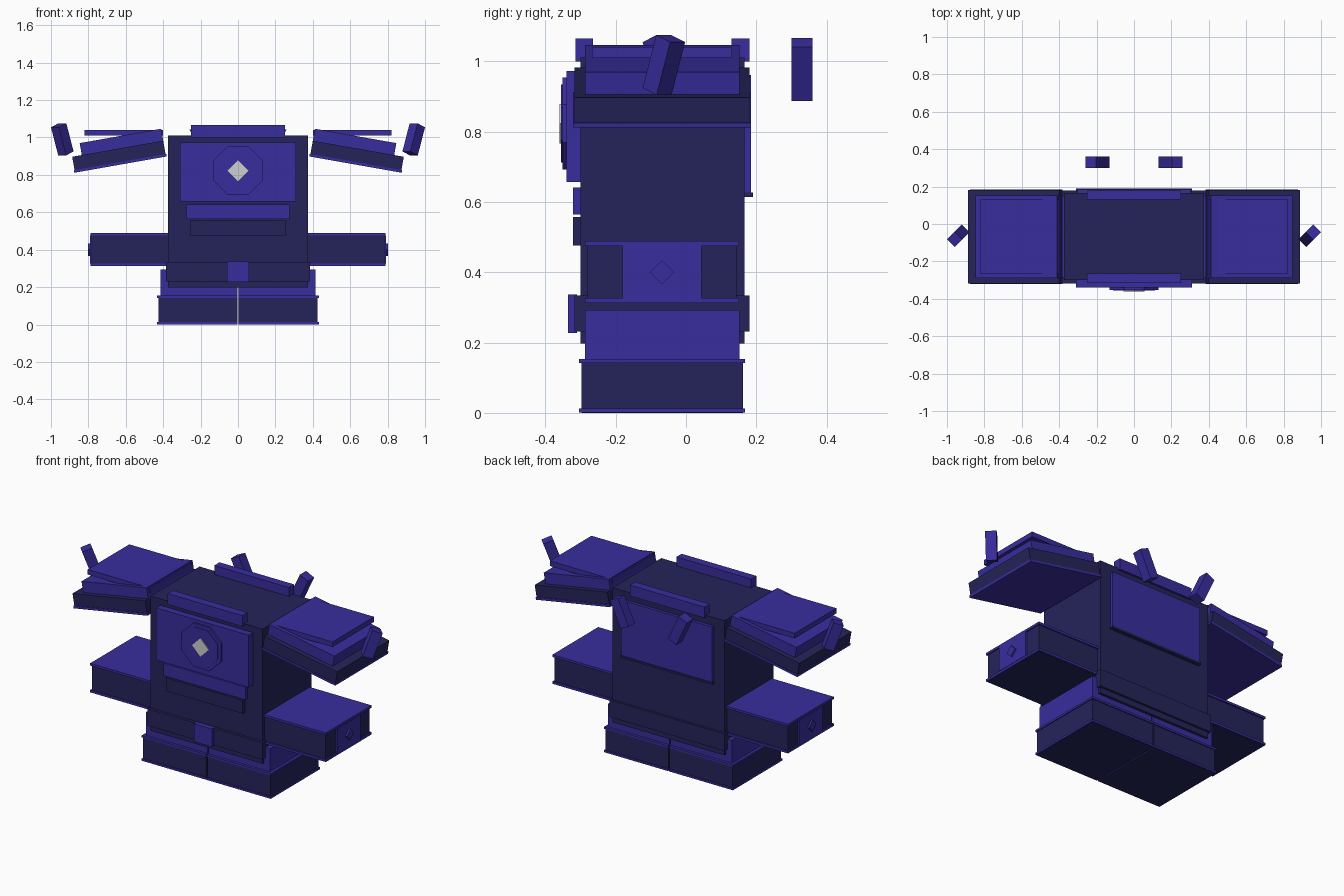
import bpy, bmesh, math
from mathutils import Matrix

if "Cube" in bpy.data.objects:
    bpy.data.objects.remove(bpy.data.objects["Cube"])


def material(name, color):
    m = bpy.data.materials.new(name)
    m.diffuse_color = (*color, 1.0)
    m.use_nodes = True
    m.node_tree.nodes["Principled BSDF"].inputs["Base Color"].default_value = m.diffuse_color
    return m


NAVY = material("dark navy", (0.0185, 0.0176, 0.102))
VIOLET = material("violet blue", (0.0395, 0.0262, 0.342))
WHITE = material("pale grey", (0.62, 0.62, 0.62))
CY = -0.068  # depth centre of the suit


def finish(name, bm, mat):
    bmesh.ops.recalc_face_normals(bm, faces=bm.faces)
    me = bpy.data.meshes.new(name)
    bm.to_mesh(me)
    bm.free()
    me.materials.append(mat)
    ob = bpy.data.objects.new(name, me)
    bpy.context.collection.objects.link(ob)
    return ob


def box(name, mat, x, y, z, side=1, frame=Matrix()):
    """Box from (min, max) ranges; side=-1 mirrors x; frame places it."""
    bm = bmesh.new()
    bmesh.ops.create_cube(bm, size=1)
    for v in bm.verts:
        v.co.x = side * (x[0] + (v.co.x + 0.5) * (x[1] - x[0]))
        v.co.y = y[0] + (v.co.y + 0.5) * (y[1] - y[0])
        v.co.z = z[0] + (v.co.z + 0.5) * (z[1] - z[0])
    bm.transform(frame)
    return finish(name, bm, mat)


def disc(name, mat, sides, radius, depth, frame, spin=0.0):
    """Flat polygon prism whose axis is local z."""
    bm = bmesh.new()
    bmesh.ops.create_cone(bm, cap_ends=True, segments=sides, radius1=radius,
                          radius2=radius, depth=depth)
    bm.transform(frame @ Matrix.Rotation(spin, 4, 'Z'))
    return finish(name, bm, mat)


def rot(deg, axis):
    return Matrix.Rotation(math.radians(deg), 4, axis)


# Torso, collar strips and belt
box("torso", NAVY, (-0.375, 0.375), (-0.30, 0.167), (0.197, 1.012))
box("front_collar", VIOLET, (-0.25, 0.25), (-0.315, -0.265), (1.0, 1.066))
box("back_collar", VIOLET, (-0.25, 0.25), (0.13, 0.18), (1.0, 1.066))
box("belt", NAVY, (-0.385, 0.385), (-0.317, 0.18), (0.231, 0.334))
box("buckle", VIOLET, (-0.06, 0.06), (-0.336, -0.31), (0.228, 0.337))

# Chest plate with octagonal badge and diamond
box("chest_plate", VIOLET, (-0.31, 0.31), (-0.34, -0.29), (0.657, 0.973))
octa = 1 / math.cos(math.pi / 8)
for name, mat, sides, r, front, spin in (
        ("badge_rim", VIOLET, 8, 0.131 * octa, -0.352, math.pi / 8),
        ("badge_center", VIOLET, 8, 0.111 * octa, -0.355, math.pi / 8),
        ("badge_diamond", WHITE, 4, 0.056, -0.36, 0.0)):
    depth = abs(front) - 0.335
    disc(name, mat, sides, r, depth,
         Matrix.Translation((0, front + depth / 2, 0.823)) @ rot(90, 'X'), spin)

# Belly strips and back plate
box("upper_belly_strip", VIOLET, (-0.275, 0.275), (-0.322, -0.29), (0.565, 0.642))
box("lower_belly_strip", NAVY, (-0.257, 0.257), (-0.322, -0.29), (0.477, 0.557))
box("back_plate", VIOLET, (-0.305, 0.305), (0.16, 0.185), (0.622, 0.962))
box("back_plate_lip", NAVY, (-0.309, 0.309), (0.16, 0.19), (0.615, 0.627))

for s, tag in ((1, "right"), (-1, "left")):
    # Leg and boot
    box(tag + "_leg", VIOLET, (0.004, 0.415), (-0.288, 0.152), (0.14, 0.293), s)
    box(tag + "_boot", NAVY, (0.004, 0.426), (-0.298, 0.162), (0.0, 0.145), s)
    box(tag + "_boot_top_trim", VIOLET, (0.003, 0.432), (-0.304, 0.168), (0.142, 0.154), s)
    box(tag + "_boot_sole_trim", VIOLET, (0.003, 0.432), (-0.304, 0.168), (0.001, 0.013), s)

    # Arm cuff with end panel and diamond
    box(tag + "_cuff", NAVY, (0.36, 0.782), (-0.28, 0.143), (0.312, 0.48), s)
    box(tag + "_cuff_top_trim", VIOLET, (0.36, 0.789), (-0.287, 0.151), (0.475, 0.489), s)
    box(tag + "_cuff_bottom_trim", VIOLET, (0.36, 0.789), (-0.287, 0.151), (0.313, 0.327), s)
    box(tag + "_cuff_panel", VIOLET, (0.76, 0.791), (-0.18, 0.044), (0.327, 0.475), s)
    disc(tag + "_cuff_diamond", VIOLET, 4, 0.034, 0.02,
         Matrix.Translation((s * 0.791, CY, 0.4)) @ rot(90, 'Y'))

    # Sloping shoulder pad: trim, slab, raised layer, and level cap
    pad = Matrix.Translation((s * 0.385, CY, 0.898)) @ rot(s * 10, 'Y')
    box(tag + "_pad_trim", VIOLET, (-0.004, 0.498), (-0.253, 0.253), (0, 0.014), s, pad)
    box(tag + "_pad_slab", NAVY, (0, 0.494), (-0.249, 0.249), (0.005, 0.086), s, pad)
    box(tag + "_pad_layer", VIOLET, (0, 0.442), (-0.22, 0.22), (0.08, 0.151), s, pad)
    box(tag + "_pad_cap", VIOLET, (0.402, 0.82), (-0.267, 0.131), (1.01, 1.041), s)

    # Shoulder spike, leaning diagonally
    spike = (Matrix.Translation((s * 0.9395, -0.063, 0.99)) @ rot(45, 'Z')
             @ rot(s * 20, 'Y'))
    box(tag + "_shoulder_spike", VIOLET, (-0.03, 0.03), (-0.03, 0.03), (-0.08, 0.08),
        1, spike)

    # Back spike, leaning outward
    spike = Matrix.Translation((s * 0.195, 0.33, 0.977)) @ rot(s * 25, 'Y')
    box(tag + "_back_spike", VIOLET, (-0.03, 0.03), (-0.03, 0.03), (-0.085, 0.085),
        1, spike)
